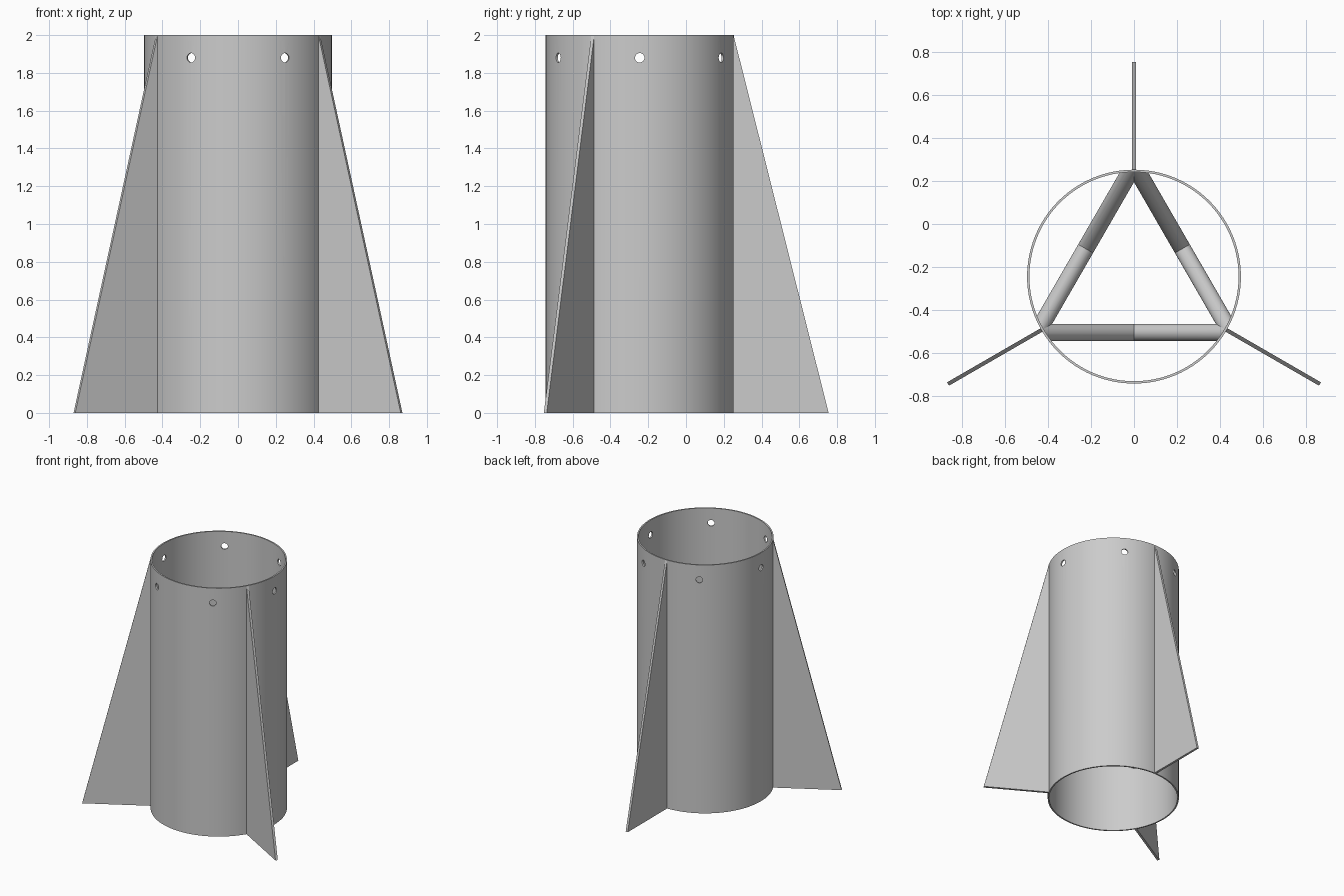
import bpy, bmesh
from math import radians, sin, cos
from mathutils import Matrix, Vector

cube = bpy.data.objects.get("Cube")
if cube:
    bpy.data.objects.remove(cube, do_unlink=True)

AXIS = Vector((0, -0.245, 0))   # tube centre line
OUTER, INNER, HEIGHT = 0.498, 0.487, 2.0

grey = bpy.data.materials.new("plain grey")
grey.use_nodes = True
colour = (0.6, 0.6, 0.6, 1)
grey.diffuse_color = colour
grey.node_tree.nodes["Principled BSDF"].inputs["Base Color"].default_value = colour


def finish(name, bm):
    bmesh.ops.recalc_face_normals(bm, faces=bm.faces)
    mesh = bpy.data.meshes.new(name)
    bm.to_mesh(mesh)
    bm.free()
    mesh.materials.append(grey)
    obj = bpy.data.objects.new(name, mesh)
    bpy.context.collection.objects.link(obj)
    return obj


def rod(name, start, end, radius, sides):
    """Solid cylinder between two points."""
    bm = bmesh.new()
    span = end - start
    place = Matrix.Translation((start + end) / 2) @ span.to_track_quat("Z", "Y").to_matrix().to_4x4()
    bmesh.ops.create_cone(bm, cap_ends=True, segments=sides, radius1=radius,
                          radius2=radius, depth=span.length, matrix=place)
    return finish(name, bm)


def carve(obj, tool, operation):
    """Apply a boolean to the object."""
    mod = obj.modifiers.new("carve", "BOOLEAN")
    mod.operation, mod.solver, mod.object = operation, "EXACT", tool
    bpy.context.view_layer.update()
    graph = bpy.context.evaluated_depsgraph_get()
    mesh = bpy.data.meshes.new_from_object(obj.evaluated_get(graph))
    obj.modifiers.clear()
    obj.data = mesh


def smooth(obj):
    bpy.ops.object.select_all(action="DESELECT")
    obj.select_set(True)
    bpy.context.view_layer.objects.active = obj
    bpy.ops.object.shade_smooth_by_angle(angle=radians(30))


def around(angle, radius, z):
    a = radians(angle)
    return AXIS + Vector((radius * cos(a), radius * sin(a), z))


# Body tube: a thin open pipe
up = Vector((0, 0, 1))
tube = rod("body_tube", AXIS, AXIS + up * HEIGHT, OUTER, 96)
bore = rod("bore_cutter", AXIS - up * 0.1, AXIS + up * (HEIGHT + 0.1), INNER, 96)
carve(tube, bore, "DIFFERENCE")

# Six screw holes below the rim
for angle in (0, 60, 120):
    drill = rod("hole_cutter", around(angle, -0.7, 1.88), around(angle, 0.7, 1.88), 0.025, 20)
    carve(tube, drill, "DIFFERENCE")
    bpy.data.objects.remove(drill, do_unlink=True)
smooth(tube)

# Three tapered fins
THICK = 0.018
for name, angle in (("back_fin", 90), ("right_fin", 210), ("left_fin", 330)):
    bm = bmesh.new()
    side = Vector((-sin(radians(angle)), cos(radians(angle)), 0)) * THICK
    corners = [(0.494, 0), (1.0, 0), (0.498, 1.995), (0.494, 1.995)]
    face = bm.faces.new([bm.verts.new(around(angle, r, z) - side / 2) for r, z in corners])
    new = bmesh.ops.extrude_face_region(bm, geom=[face])["geom"]
    bmesh.ops.translate(bm, vec=side, verts=[v for v in new if isinstance(v, bmesh.types.BMVert)])
    finish(name, bm)

# Crossed braces inside, one pair on each side of the triangle between fins
for name, angle in (("front", 270), ("left", 30), ("right", 150)):
    along = Vector((-sin(radians(angle)), cos(radians(angle)), 0))
    middle = around(angle, 0.26, 1.0)
    for label, tilt in (("rising", 1), ("falling", -1)):
        half = (along + up * tilt) * 0.52
        brace = rod(f"{name}_{label}_brace", middle - half, middle + half, 0.04, 32)
        carve(brace, bore, "INTERSECT")
        smooth(brace)

bpy.data.objects.remove(bore, do_unlink=True)
